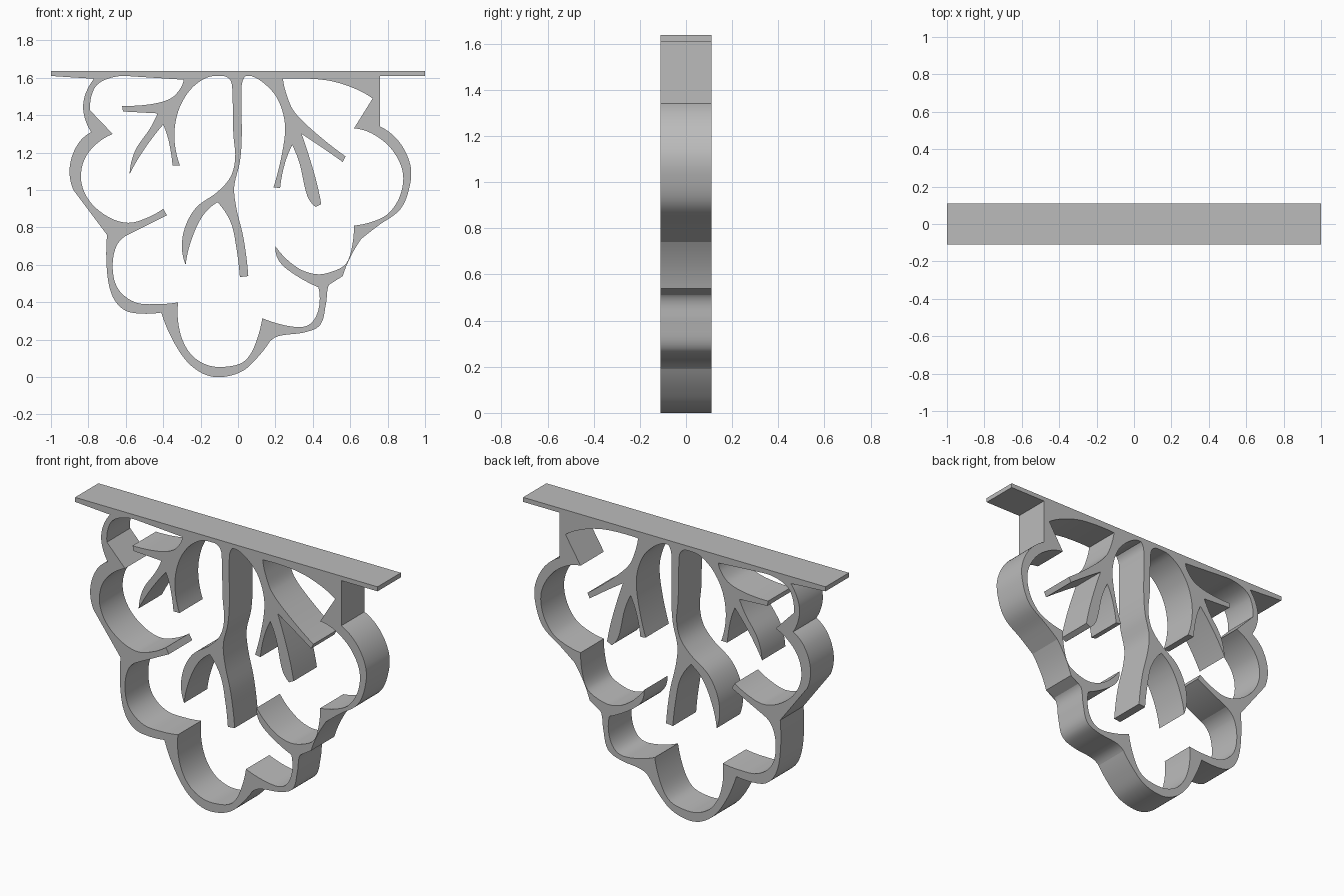
import bpy
import bmesh
import math
from mathutils import Vector
from mathutils.geometry import interpolate_bezier

default_cube = bpy.data.objects.get("Cube")
if default_cube:
    bpy.data.objects.remove(default_cube, do_unlink=True)

HALF_DEPTH = 0.11
STEPS = 7
BAR_LOW, BAR_TOP = 161, 163.7

grey = bpy.data.materials.new("plain grey")
grey.use_nodes = True
grey_value = (0.5, 0.5, 0.5, 1)
grey.diffuse_color = grey_value
grey.node_tree.nodes["Principled BSDF"].inputs["Base Color"].default_value = grey_value


def smooth_run(points):
    """Sample a smooth curve through the points; two points give a straight line."""
    pts = [Vector((x, 0, z)) / 100 for x, z in points]
    if len(pts) == 2:
        return pts
    inner = [(b - a).normalized() for a, b in zip(pts, pts[2:])]

    def mirrored(tangent, chord):
        chord = chord.normalized()
        return 2 * tangent.dot(chord) * chord - tangent

    first = mirrored(inner[0], pts[1] - pts[0])
    last = mirrored(inner[-1], pts[-1] - pts[-2])
    tangents = [first, *inner, last]
    samples = [pts[0]]
    for a, b, ta, tb in zip(pts, pts[1:], tangents, tangents[1:]):
        reach = (b - a).length / 3
        samples += interpolate_bezier(a, a + ta * reach, b - tb * reach, b, STEPS)[1:]
    return samples


def cut_part(name, *runs):
    """Extrude a closed outline made of smooth runs that meet at sharp corners.

    Each run carries on from the end of the run before it."""
    outline = []
    previous_end = runs[-1][-1]
    for run in runs:
        outline += smooth_run([previous_end, *run])[1:]
        previous_end = run[-1]

    bm = bmesh.new()
    shift = Vector((0, -HALF_DEPTH, 0))
    front = bm.faces.new([bm.verts.new(p + shift) for p in outline])
    result = bmesh.ops.extrude_face_region(bm, geom=[front], use_keep_orig=True)
    moved = [g for g in result["geom"] if isinstance(g, bmesh.types.BMVert)]
    bmesh.ops.translate(bm, verts=moved, vec=(0, 2 * HALF_DEPTH, 0))
    bmesh.ops.recalc_face_normals(bm, faces=bm.faces)

    mesh = bpy.data.meshes.new(name)
    bm.to_mesh(mesh)
    bm.free()
    mesh.materials.append(grey)
    mesh.shade_smooth()
    mesh.set_sharp_from_angle(angle=math.radians(30))
    part = bpy.data.objects.new(name, mesh)
    bpy.context.collection.objects.link(part)
    return part


# Flat bar along the top
cut_part("top_bar",
         [(-100, BAR_LOW)], [(100, BAR_LOW)], [(100, BAR_TOP)], [(-100, BAR_TOP)])

# Left side of the scalloped frame, from the bar downward
cut_part("left_crook",
         [(-100, BAR_LOW)], [(-77, 159.5)],
         [(-82, 150), (-82.5, 141), (-78.5, 131)],
         [(-67, 130)], [(-79, 142.5)],
         [(-77, 154), (-71, 159), (-60, BAR_LOW)])

cut_part("left_upper_lobe",
         [(-78.5, 131)],
         [(-86, 124), (-90, 112), (-88, 100)],
         [(-70, 76)], [(-59, 76)], [(-38, 86.5)], [(-40, 90)],
         [(-49, 85), (-59, 82.5), (-70, 86), (-80, 95), (-84, 107),
          (-80, 120), (-67, 130)])

cut_part("left_lower_lobe",
         [(-70, 76)],
         [(-70, 56), (-67, 43), (-61, 36), (-53, 34), (-41, 34.5)],
         [(-32, 40)],
         [(-43, 39), (-55, 40), (-64, 47), (-67, 58), (-65, 70), (-59, 76)])

# Round lobe at the foot
cut_part("bottom_lobe",
         [(-41, 34.5)],
         [(-35, 20), (-27, 8), (-18, 1.5), (-9, 0), (2, 3), (10, 10), (17, 19)],
         [(13, 31.5)],
         [(9, 17), (4, 9), (-3, 6), (-15, 6), (-25, 12), (-31, 24), (-32, 40)])

# Right side of the frame, from the foot upward
cut_part("right_lower_lobe",
         [(17, 19)],
         [(22, 22), (36, 24), (44, 28), (47, 39), (49, 50), (56, 54)],
         [(43, 48)],
         [(43, 36), (38, 28), (29, 27), (13, 31.5)])

cut_part("right_leaf",
         [(20, 70)],
         [(22, 62), (30, 55), (43, 48)],
         [(56, 54)],
         [(60, 64), (66, 74)],
         [(62, 81)],
         [(61, 70), (58, 61), (52, 57), (42, 55), (31, 59), (20, 70)])

cut_part("right_upper_lobe",
         [(66, 74)],
         [(75, 81), (87, 90), (92, 103), (92, 114), (86, 126), (76, 134)],
         [(62, 133)],
         [(72, 130), (82, 122), (88, 110), (87, 98), (81, 88), (73, 83.5), (62, 81)])

cut_part("right_post",
         [(76, 134)], [(76, BAR_LOW)], [(23, BAR_LOW)], [(24, 159.5)],
         [(39, 159.5), (51, 158), (63, 154), (72, 149)],
         [(62, 133)])

# Hanging sprig with three twigs on the left
cut_part("left_sprig",
         [(-60, BAR_LOW)], [(-29, 159)],
         [(-31, 154), (-36, 149), (-46, 146), (-62, 145)],
         [(-61.5, 142)], [(-43, 141)],
         [(-47, 133), (-55, 121), (-58, 108.5)],
         [(-50, 122), (-40, 135)],
         [(-37, 126), (-35, 113)],
         [(-31, 113)],
         [(-34, 128), (-32, 142), (-26, 153), (-18, 159.5), (-11, BAR_LOW)])

# Long forked stem in the middle
cut_part("middle_stem",
         [(-8, BAR_LOW)],
         [(-4, 158.5), (-3, 152), (-2.5, 130), (-1.5, 117), (-4, 107), (-11, 99),
          (-22, 91), (-28, 81), (-30, 70), (-28, 60)],
         [(-25, 73), (-19, 86), (-11, 93.5)],
         [(-4, 83), (-1, 70), (1, 53.5)],
         [(5.5, 54)],
         [(3, 74), (-1, 91), (-2, 102), (1, 115), (2, 128), (2, 156), (4, BAR_LOW)])

# Hanging sprig with three twigs on the right
cut_part("right_sprig",
         [(7, BAR_LOW)],
         [(14, 157), (21, 149), (25, 136), (24, 122), (19, 101.5)],
         [(22.5, 101)],
         [(25, 114), (29, 124)],
         [(33, 114), (37, 97), (41.5, 91)],
         [(44.5, 92.5)],
         [(41, 108), (34, 130)],
         [(46, 122), (56, 115)],
         [(57.5, 118)],
         [(41, 131), (30, 142), (26, 151), (24, 159.5)],
         [(23, BAR_LOW)])
